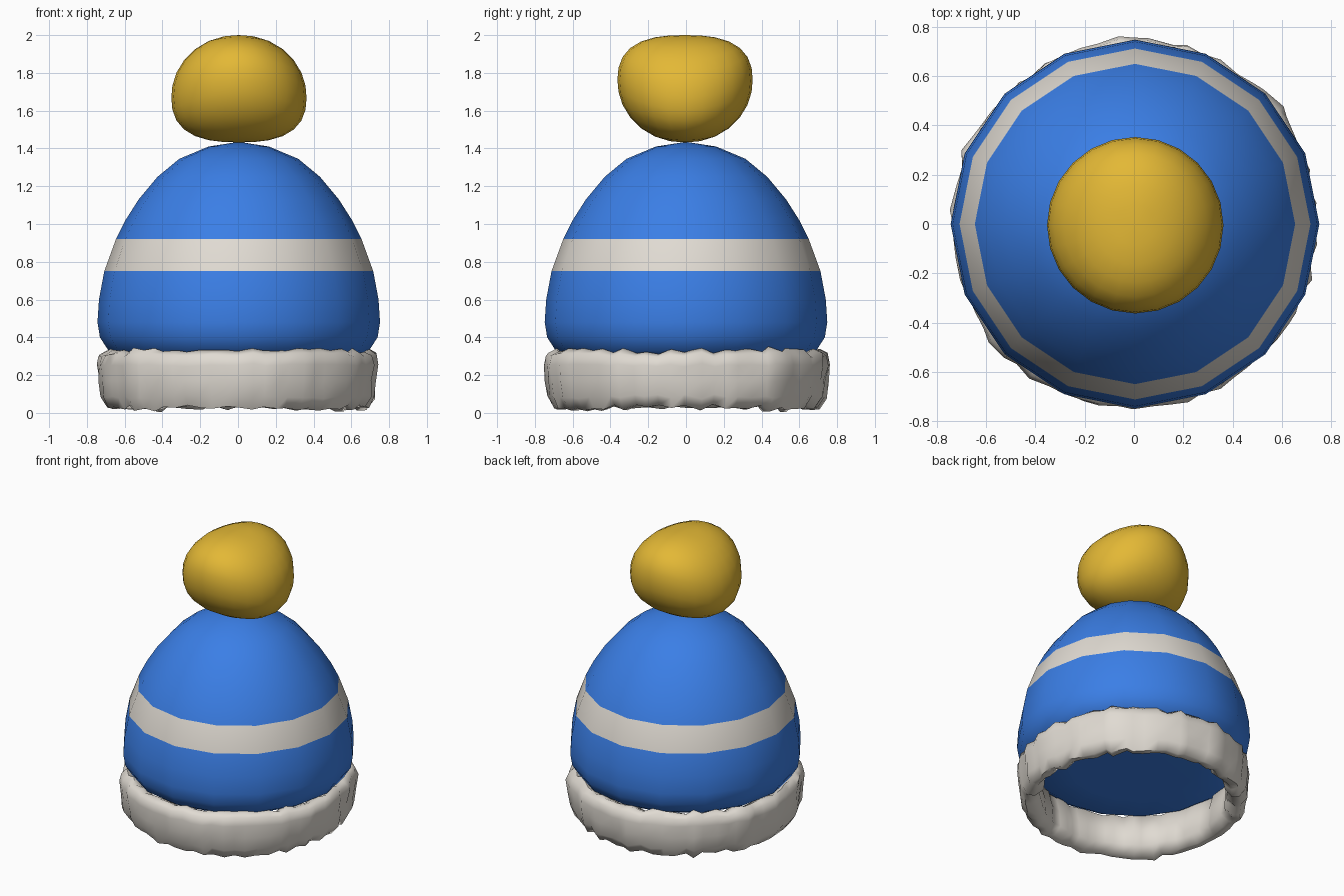
import bpy, bmesh, math, random
from mathutils import Vector

random.seed(4)
if "Cube" in bpy.data.objects:
    bpy.data.objects.remove(bpy.data.objects["Cube"])


def material(name, rgb):
    m = bpy.data.materials.new(name)
    m.use_nodes = True
    m.diffuse_color = (*rgb, 1)
    m.node_tree.nodes["Principled BSDF"].inputs["Base Color"].default_value = (*rgb, 1)
    return m


blue = material("blue wool", (0.043, 0.21, 0.79))
cream = material("cream wool", (0.75, 0.71, 0.65))
gold = material("gold yarn", (0.77, 0.48, 0.036))


def finish(name, bm, mats, angle=60):
    bmesh.ops.recalc_face_normals(bm, faces=bm.faces)
    mesh = bpy.data.meshes.new(name)
    bm.to_mesh(mesh)
    bm.free()
    for m in mats:
        mesh.materials.append(m)
    ob = bpy.data.objects.new(name, mesh)
    bpy.context.collection.objects.link(ob)
    bpy.ops.object.select_all(action='DESELECT')
    bpy.context.view_layer.objects.active = ob
    ob.select_set(True)
    bpy.ops.object.shade_smooth_by_angle(angle=math.radians(angle))
    return ob


def bridge(bm, a, b, mat=0):
    for i in range(len(a)):
        j = (i + 1) % len(a)
        bm.faces.new((a[i], a[j], b[j], b[i])).material_index = mat


def ring(bm, r, z, n):
    return [bm.verts.new((r * math.cos(t), r * math.sin(t), z))
            for t in (math.tau * i / n for i in range(n))]


# Crown: sixteen-sided dome with a stripe, closed underneath
profile = [(0.40, 0.285), (0.62, 0.29), (0.69, 0.33), (0.735, 0.40), (0.748, 0.48),
           (0.74, 0.60), (0.712, 0.75), (0.65, 0.92), (0.60, 1.02), (0.53, 1.13),
           (0.43, 1.25), (0.315, 1.345), (0.16, 1.41)]
bm = bmesh.new()
rings = [ring(bm, r, z, 16) for r, z in profile]
for k in range(len(profile) - 1):
    bridge(bm, rings[k], rings[k + 1], int(profile[k][1] == 0.75))
for end, z in ((rings[0], 0.285), (rings[-1], 1.435)):
    tip = bm.verts.new((0, 0, z))
    for i in range(16):
        bm.faces.new((end[i], end[(i + 1) % 16], tip))
crown = finish("crown", bm, [blue, cream])
crown.location.x = 0.004

# Cuff: crinkled fluffy band, ribbed around the rim
section = [(0.60, 0.08), (0.645, 0.035), (0.69, 0.035), (0.722, 0.09), (0.73, 0.17),
           (0.738, 0.25), (0.728, 0.30), (0.69, 0.325), (0.635, 0.30), (0.605, 0.19)]
count = 64
centre = Vector((0.67, 0.185))
bm = bmesh.new()
loops = []
for i in range(count):
    a = math.tau * (i + random.uniform(-0.25, 0.25)) / count
    swell = random.uniform(0.95, 1.1) + (0.06 if i % 2 else -0.02)
    push = random.uniform(-0.008, 0.018)
    loop = []
    for p in section:
        q = centre + (Vector(p) - centre) * (swell + random.uniform(-0.04, 0.04))
        q.x += push + random.uniform(-0.006, 0.006)
        loop.append(bm.verts.new((q.x * math.cos(a), q.x * math.sin(a), max(q.y, 0.0))))
    loops.append(loop)
for i in range(count):
    bridge(bm, loops[i], loops[(i + 1) % count])
finish("cuff", bm, [cream])

# Pompom: full, squashed ball bent down at the sides and up at front and back
bm = bmesh.new()
bmesh.ops.create_uvsphere(bm, u_segments=24, v_segments=14, radius=1)
power = 2.25
for v in bm.verts:
    x, y, z = v.co
    full = (math.hypot(x, y) ** power + abs(z) ** power) ** (-1 / power)
    x, y, z = x * full * 0.358, y * full * 0.358, z * full * 0.284
    v.co = (x + 0.005, y - 0.005, 1.716 + z + 0.38 * (y * y - x * x))
finish("pompom", bm, [gold])
